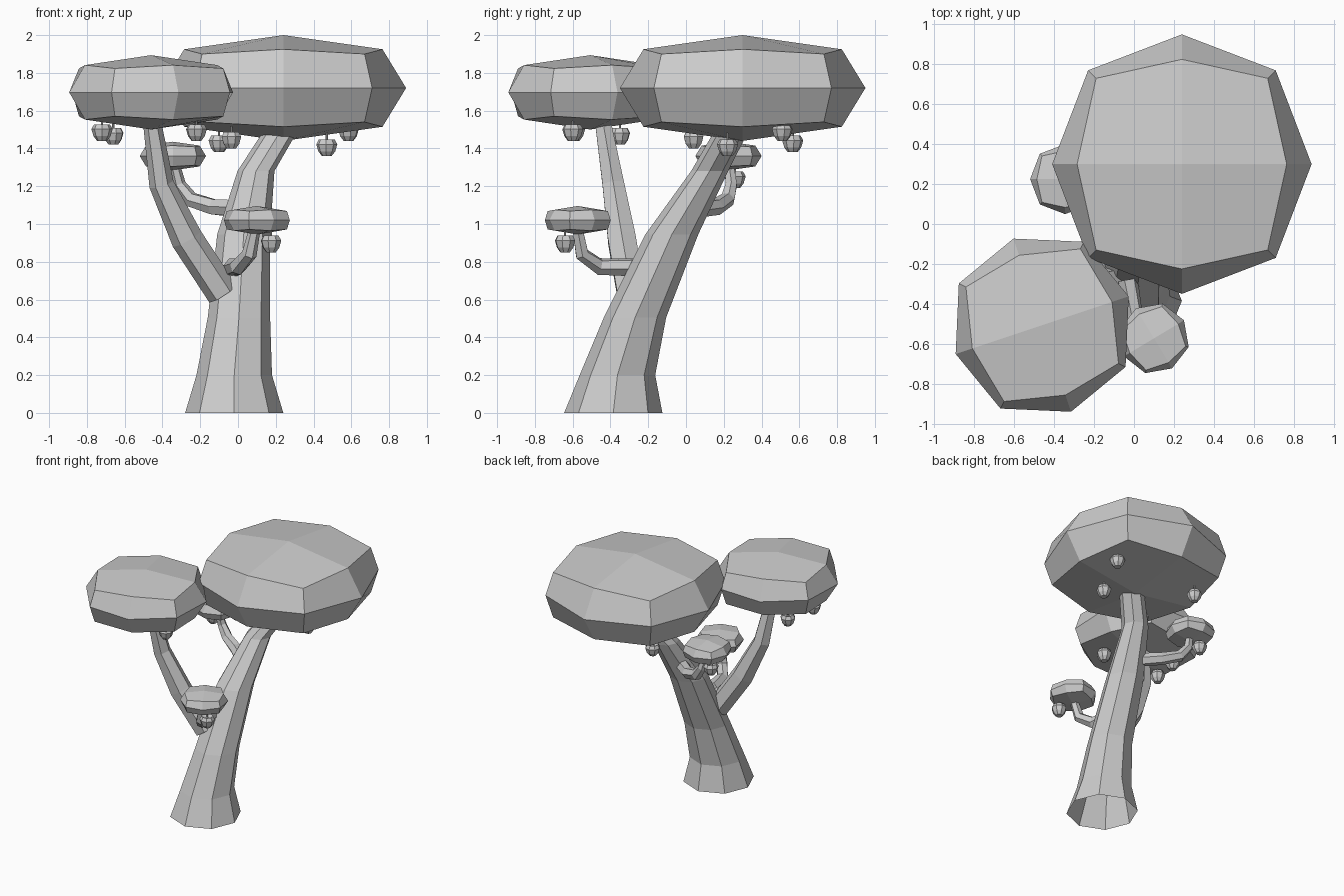
import bpy, bmesh
from math import cos, sin, pi, radians
from mathutils import Vector

if "Cube" in bpy.data.objects:
    bpy.data.objects.remove(bpy.data.objects["Cube"])


def finish(bm, name, loc=(0, 0, 0), rot=0, scale=1):
    bmesh.ops.recalc_face_normals(bm, faces=bm.faces[:])
    me = bpy.data.meshes.new(name)
    bm.to_mesh(me)
    bm.free()
    ob = bpy.data.objects.new(name, me)
    bpy.context.collection.objects.link(ob)
    ob.location, ob.scale = loc, (scale,) * 3
    ob.rotation_euler.z = radians(rot)
    return ob


def add_rings(bm, rings):
    for a, b in zip(rings, rings[1:]):
        n = len(a)
        for i in range(n):
            j = (i + 1) % n
            bm.faces.new((a[i], a[j], b[j], b[i]))


def tube(name, pts, sides, flat=False):
    """Tapered open tube through (x, y, z, radius) points."""
    bm = bmesh.new()
    centres = [Vector(p[:3]) for p in pts]
    rings = []
    for k, c in enumerate(centres):
        t = centres[min(k + 1, len(pts) - 1)] - centres[max(k - 1, 0)]
        q = Vector((0, 0, 1)).rotation_difference(Vector((0, 0, 1)) if flat else t)
        ring = []
        for i in range(sides):
            a = 2 * pi * i / sides
            ring.append(bm.verts.new(c + q @ Vector((cos(a), sin(a), 0)) * pts[k][3]))
        rings.append(ring)
    add_rings(bm, rings)
    return finish(bm, name)


def canopy(name, loc, rot, scale):
    """Once-subdivided cube, rounded and flattened into a cushion."""
    bm = bmesh.new()
    bmesh.ops.create_cube(bm, size=2)
    bmesh.ops.subdivide_edges(bm, edges=bm.edges[:], cuts=1, use_grid_fill=True)
    for v in bm.verts:
        sx, sy, sz = (round(c) for c in v.co)
        flat_count, up = abs(sx) + abs(sy), abs(sz)
        r = {(1, 0): .65, (2, 0): .47, (1, 1): .525, (2, 1): .43}.get((flat_count, up), 0)
        h = (.28, .205, .18)[flat_count]
        v.co = (sx * r, sy * r, sz * h)
    return finish(bm, name, loc, rot, scale)


def fruit(name, loc, rot):
    """Lathed fruit with a dimpled top and a thin stem."""
    bm = bmesh.new()
    profile = [(.026, -.05), (.045, -.025), (.056, .012), (.042, .038), (.012, .026),
               (.006, .03), (.006, .11)]
    rings = [[bm.verts.new((r * cos(2 * pi * i / 8), r * sin(2 * pi * i / 8), z))
              for i in range(8)] for r, z in profile]
    add_rings(bm, rings)
    bm.faces.new(rings[0])
    bm.faces.new(rings[-1])
    return finish(bm, name, loc, rot)


# Leaning trunk, open at the ground
tube("trunk", [(-.02, -.385, 0, .26), (-.02, -.363, .2, .2), (.005, -.27, .505, .165),
               (.03, -.075, .945, .14), (.095, .125, 1.28, .098), (.23, .245, 1.5, .09),
               (.25, .28, 1.58, .085)], 8, flat=True)

# Branches
tube("left_branch", [(-.08, -.29, .63, .085), (-.27, -.34, .92, .085),
                     (-.405, -.385, 1.21, .066), (-.455, -.44, 1.54, .048)], 6)
tube("front_branch", [(-.03, -.28, .77, .05), (0, -.46, .775, .046),
                      (.06, -.55, .84, .04), (.09, -.575, .98, .03)], 6)
tube("back_branch", [(0, .05, 1.08, .05), (-.13, .16, 1.09, .046), (-.25, .22, 1.13, .042),
                     (-.31, .24, 1.21, .034), (-.34, .225, 1.33, .028)], 6)

# Leaf canopies
canopy("main_canopy", (.24, .30, 1.72), 0, 1)
canopy("left_canopy", (-.46, -.507, 1.697), 18.4, .703)
canopy("front_canopy", (.1, -.573, 1.02), 31, .27)
canopy("back_canopy", (-.345, .225, 1.36), 0, .27)

# Hanging fruit
spots = [(-.72, -.59, 1.49), (-.66, -.35, 1.47), (-.22, -.6, 1.49), (-.1, .565, 1.43),
         (-.035, .04, 1.45), (.47, .22, 1.41), (.585, .51, 1.49), (.175, -.64, .9),
         (-.405, .26, 1.24)]
for n, spot in enumerate(spots):
    fruit(f"fruit_{n + 1}", spot, n * 17)
